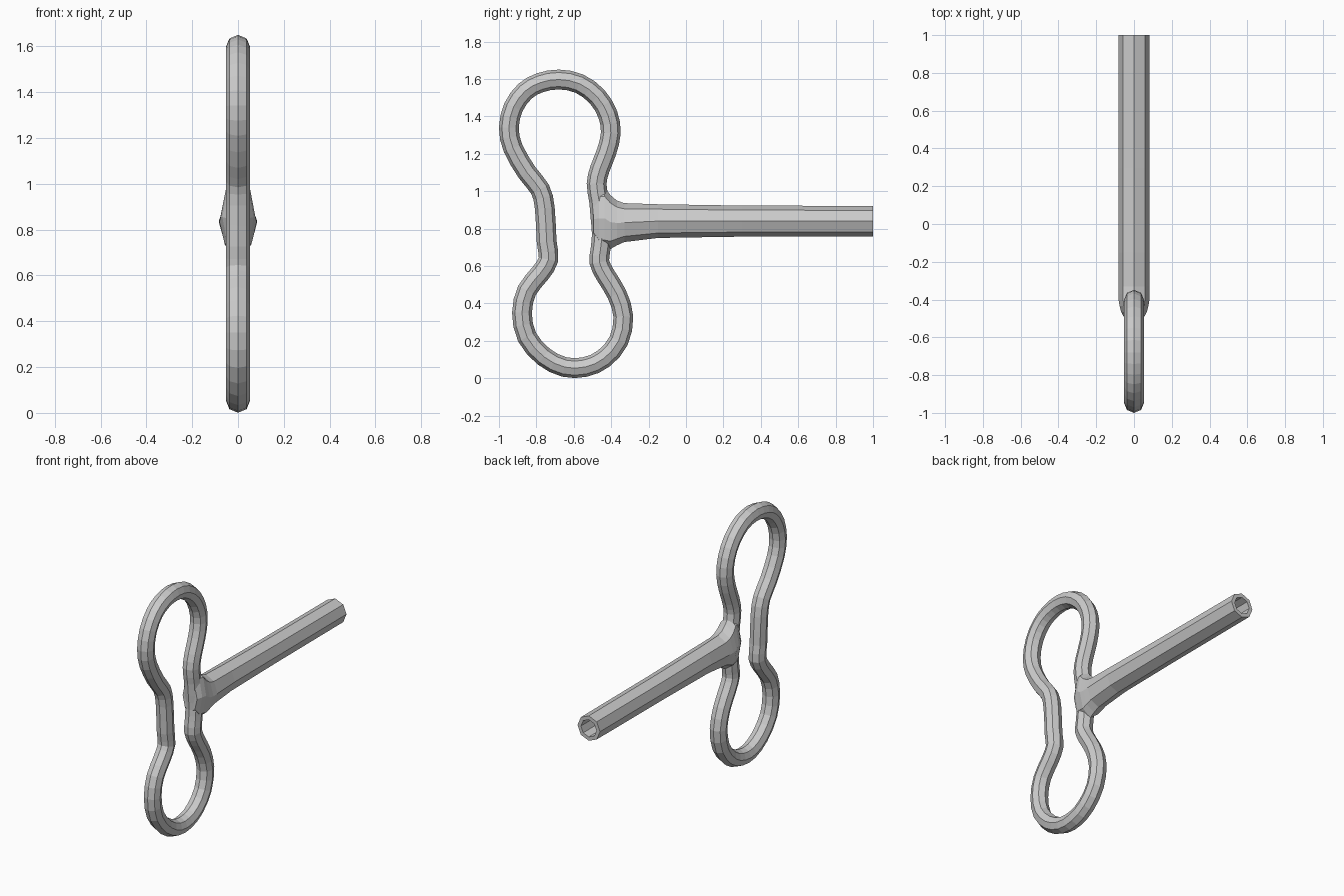
import bpy, bmesh, math
from mathutils import Vector

if "Cube" in bpy.data.objects:
    bpy.data.objects.remove(bpy.data.objects["Cube"])

SIDES = 8


def loft(name, rings, closed):
    """Skin a list of 8-point rings; closed joins last to first, otherwise cap the ends."""
    bm = bmesh.new()
    vs = [[bm.verts.new(p) for p in r] for r in rings]
    n = len(vs)
    for i in range(n if closed else n - 1):
        a, b = vs[i], vs[(i + 1) % n]
        for j in range(SIDES):
            k = (j + 1) % SIDES
            bm.faces.new((a[j], a[k], b[k], b[j]))
    if not closed:
        bm.faces.new(vs[0])
        bm.faces.new(vs[-1])
    bmesh.ops.recalc_face_normals(bm, faces=bm.faces)
    me = bpy.data.meshes.new(name)
    bm.to_mesh(me)
    bm.free()
    ob = bpy.data.objects.new(name, me)
    bpy.context.collection.objects.link(ob)
    return ob


def octagon(center, u, v):
    return [center + u * math.cos(j * math.tau / SIDES) + v * math.sin(j * math.tau / SIDES)
            for j in range(SIDES)]


# Handle: octagonal wire bent into a two-lobed loop (y, z centreline)
path = [(-.68, 1.597), (-.57, 1.575), (-.475, 1.505), (-.418, 1.41), (-.402, 1.31),
        (-.425, 1.21), (-.46, 1.12), (-.478, 1.04), (-.465, .95), (-.458, .87),
        (-.45, .77), (-.457, .69), (-.463, .62), (-.43, .55), (-.37, .45),
        (-.335, .33), (-.36, .2), (-.44, .105), (-.54, .06), (-.65, .06),
        (-.76, .115), (-.85, .22), (-.877, .35), (-.85, .47), (-.78, .56),
        (-.735, .635), (-.745, .73), (-.755, .91), (-.78, 1.01), (-.85, 1.1),
        (-.925, 1.23), (-.947, 1.34), (-.922, 1.45), (-.86, 1.535), (-.78, 1.58)]
pts = [Vector((0, y, z)) for y, z in path]
n = len(pts)
fine = []
for i in range(n):
    a, b, c, d = (pts[(i + k) % n] for k in (-1, 0, 1, 2))
    fine += [b, (b + c) * 0.5625 - (a + d) * 0.0625]
X = Vector((1, 0, 0))
R = 0.053
rings = []
for i, p in enumerate(fine):
    t = (fine[(i + 1) % len(fine)] - fine[i - 1]).normalized()
    rings.append(octagon(p, X * R, t.cross(X) * R))
loft("handle_loop", rings, True)

# Shaft: flared root, octagonal barrel, blind socket in the far end (y, centre z, x radius, z radius)
sections = [(-.495, .85, .052, .10), (-.465, .855, .068, .165), (-.435, .855, .076, .165),
            (-.405, .835, .081, .145), (-.37, .83, .083, .12), (-.33, .832, .083, .104),
            (-.15, .84, .083, .09), (.3, .84, .082, .083), (1.0, .84, .081, .081),
            (1.0, .84, .056, .056), (.75, .84, .056, .056)]
loft("shaft", [octagon(Vector((0, y, z)), X * rx, Vector((0, 0, rz)))
               for y, z, rx, rz in sections], False)
